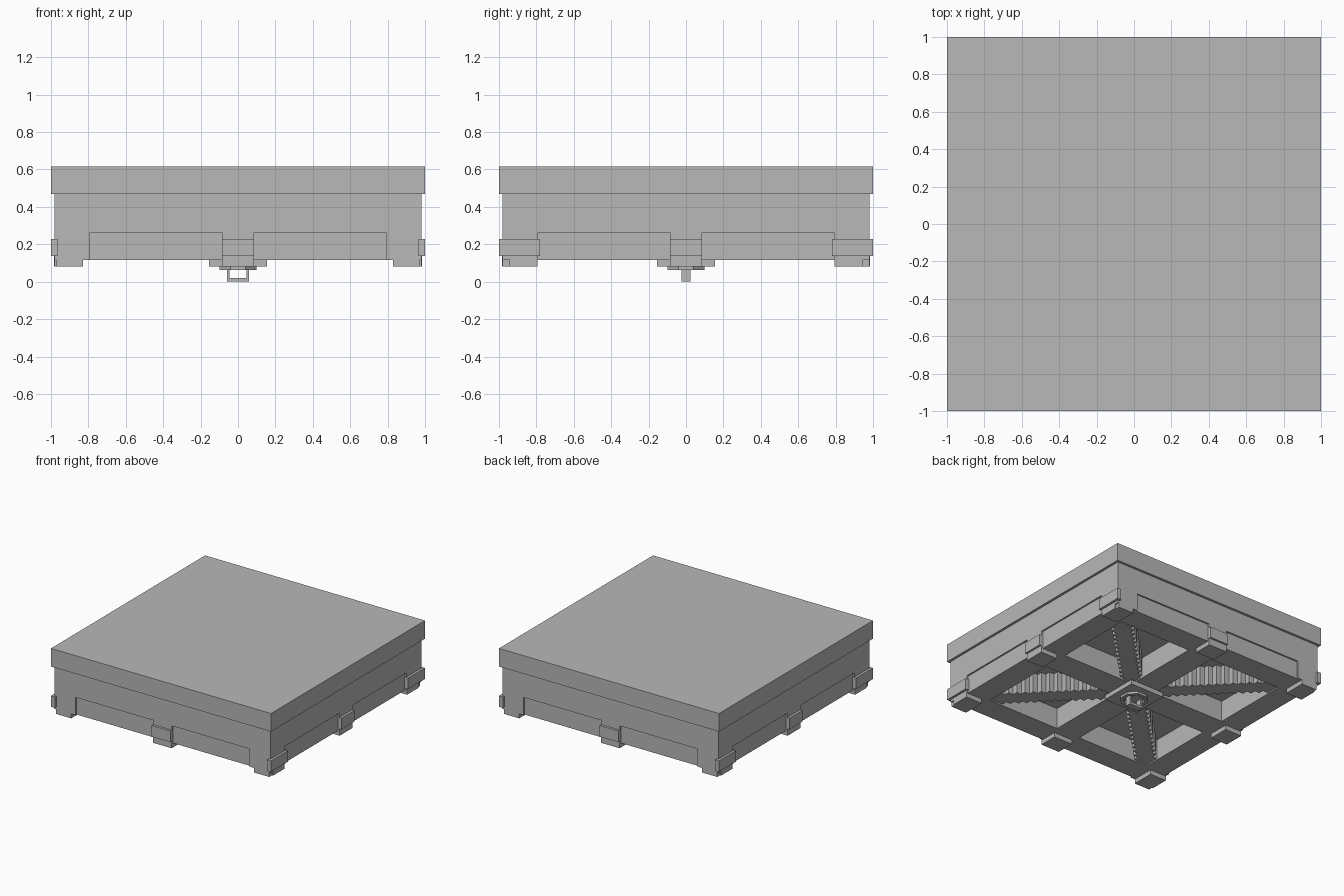
import bpy, bmesh, math

if "Cube" in bpy.data.objects:
    bpy.data.objects.remove(bpy.data.objects["Cube"])

grey = bpy.data.materials.new("warm grey")
grey.diffuse_color = (0.48, 0.48, 0.48, 1)
grey.use_nodes = True
grey.node_tree.nodes["Principled BSDF"].inputs["Base Color"].default_value = grey.diffuse_color


def finish(name, bm):
    bmesh.ops.recalc_face_normals(bm, faces=bm.faces[:])
    me = bpy.data.meshes.new(name)
    bm.to_mesh(me)
    bm.free()
    me.materials.append(grey)
    ob = bpy.data.objects.new(name, me)
    bpy.context.collection.objects.link(ob)
    return ob


def add_box(bm, x, y, z):
    """Box from (min, max) ranges."""
    verts = bmesh.ops.create_cube(bm, size=1)["verts"]
    for v in verts:
        v.co = [(r[0] + r[1]) / 2 + c * abs(r[1] - r[0]) for r, c in zip((x, y, z), v.co)]


def boxes(name, items):
    bm = bmesh.new()
    for item in items:
        add_box(bm, *item)
    return finish(name, bm)


def prism(name, pts, offset):
    """Closed outline extruded along an offset vector."""
    bm = bmesh.new()
    face = bm.faces.new([bm.verts.new(p) for p in pts])
    ext = bmesh.ops.extrude_face_region(bm, geom=[face], use_keep_orig=True)
    moved = [g for g in ext["geom"] if isinstance(g, bmesh.types.BMVert)]
    bmesh.ops.translate(bm, verts=moved, vec=offset)
    return finish(name, bm)


def span(s, a, b):
    return tuple(sorted((s * a, s * b)))


SIGNS = (-1, 1)
CORNERS = [(sx, sy) for sx in SIGNS for sy in SIGNS]
INNER = 0.77   # inner face of the outer frame

# Top slab
boxes("top_slab", [((-1, 1), (-1, 1), (0.468, 0.617))])

# Body with four underside pockets and recessed side panels
body = boxes("body", [((-0.98, 0.98), (-0.98, 0.98), (0.117, 0.468))])
cuts = []
for sx, sy in CORNERS:
    cuts.append((span(sx, 0.11, INNER), span(sy, 0.11, INNER), (0.0, 0.29)))
    cuts.append((span(sx, 0.085, 0.79), span(sy, 0.967, 1.1), (0.0, 0.263)))
    cuts.append((span(sx, 0.967, 1.1), span(sy, 0.085, 0.79), (0.0, 0.263)))
cutter = boxes("body_cutter", cuts)
cutter.hide_render = True
mod = body.modifiers.new("pockets", "BOOLEAN")
mod.operation = "DIFFERENCE"
mod.solver = "EXACT"
mod.object = cutter
bpy.context.view_layer.objects.active = body
bpy.ops.object.modifier_apply(modifier=mod.name)
bpy.data.objects.remove(cutter)

# Corner feet and the clip plates on the left and right faces
for sx, sy in CORNERS:
    boxes("corner_foot", [(span(sx, 0.83, 0.98), span(sy, 0.795, 0.945), (0.08, 0.117)),
                          (span(sx, 0.83, 0.97), span(sy, 0.945, 0.98), (0.08, 0.117))])
    boxes("corner_clip", [(span(sx, 0.965, 1.0), span(sy, 0.78, 1.0), (0.137, 0.228))])

# Clips and feet in the middle of each side
for s in SIGNS:
    w = (-0.085, 0.085)
    for name, a, b, z in (("middle_clip", 0.95, 1.0, (0.137, 0.228)),
                          ("middle_foot", 0.83, 0.983, (0.08, 0.137))):
        boxes(name, [(w, span(s, a, b), z)])
        boxes(name, [(span(s, a, b), w, z)])

# Diagonal ribs with a stepped outline
STEPS, START, END, HALF = 16, 0.08, INNER + 0.01, 0.12
step = (END - START) / STEPS
for sx, sy in CORNERS:
    lower, upper = [], []
    for i in range(STEPS):
        t, u = START + i * step, START + (i + 1) * step
        if t + HALF < END:
            lower += [(t + HALF, t), (t + HALF, u)]
            upper += [(t, t + HALF), (u, t + HALF)]
    # close the stairs against the inside of the frame
    last = lower[-1][1]
    pts = ([(START, START)] + lower + [(END, last), (END, END), (last, END)]
           + upper[::-1])
    prism("stepped_rib", [(sx * x, sy * y, 0.127) for x, y in pts], (0, 0, 0.17))

# Centre hub plate
boxes("hub_plate", [((-0.155, 0.155), (-0.155, 0.155), (0.08, 0.117))])

# Octagonal collar under the hub
bm = bmesh.new()
rings = []
for r, z in ((0.1, 0.082), (0.1, 0.062), (0.075, 0.062), (0.075, 0.082)):
    rad = r / math.cos(math.pi / 8)
    rings.append([bm.verts.new((rad * math.cos(math.pi / 8 + k * math.pi / 4),
                                rad * math.sin(math.pi / 8 + k * math.pi / 4), z))
                  for k in range(8)])
for i in range(4):
    a, b = rings[i], rings[(i + 1) % 4]
    for k in range(8):
        n = (k + 1) % 8
        bm.faces.new((a[k], a[n], b[n], b[k]))
finish("octagonal_collar", bm)

# Loop handle at the bottom
handle = [(-0.06, 0.085), (-0.06, 0), (0.06, 0), (0.06, 0.085),
          (0.045, 0.085), (0.045, 0.02), (-0.045, 0.02), (-0.045, 0.085)]
prism("loop_handle", [(x, -0.025, z) for x, z in handle], (0, 0.05, 0))
